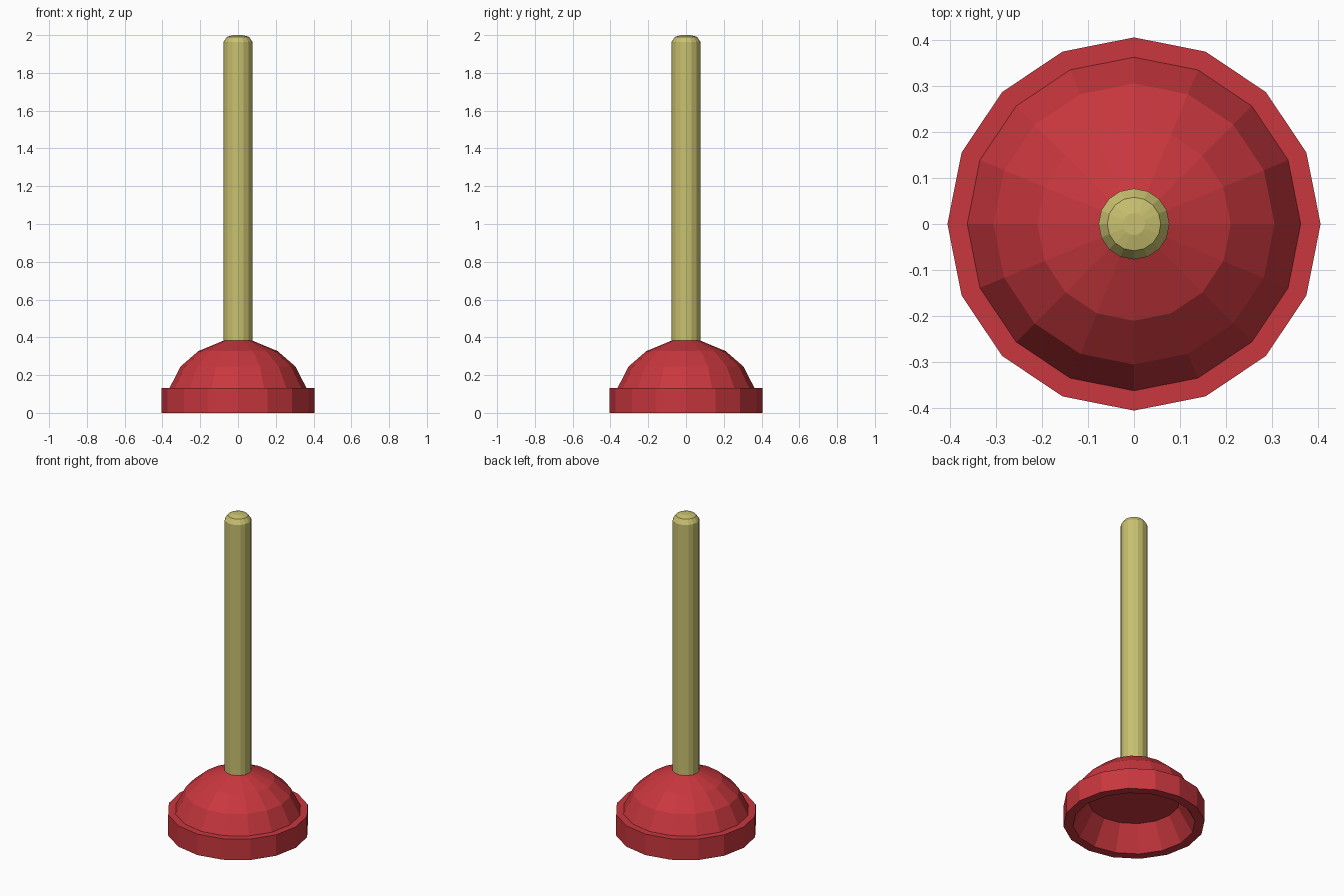
import bpy, bmesh, math

if "Cube" in bpy.data.objects:
    bpy.data.objects.remove(bpy.data.objects["Cube"])

SIDES = 16


def material(name, rgb):
    mat = bpy.data.materials.new(name)
    mat.diffuse_color = (*rgb, 1)
    mat.use_nodes = True
    mat.node_tree.nodes["Principled BSDF"].inputs["Base Color"].default_value = mat.diffuse_color
    return mat


def lathe(name, profile, mat):
    """Revolve (radius, z) points around z and cap both ends."""
    bm = bmesh.new()
    rings = []
    for r, z in profile:
        angles = [2 * math.pi * i / SIDES for i in range(SIDES)]
        rings.append([bm.verts.new((r * math.cos(a), r * math.sin(a), z)) for a in angles])
    for low, high in zip(rings, rings[1:]):
        for i in range(SIDES):
            j = (i + 1) % SIDES
            bm.faces.new((low[i], low[j], high[j], high[i]))
    bm.faces.new(rings[0])
    bm.faces.new(rings[-1])
    bmesh.ops.recalc_face_normals(bm, faces=bm.faces)
    mesh = bpy.data.meshes.new(name)
    bm.to_mesh(mesh)
    bm.free()
    mesh.materials.append(mat)
    obj = bpy.data.objects.new(name, mesh)
    bpy.context.collection.objects.link(obj)
    return obj


red = material("red_rubber", (0.58, 0.038, 0.048))
wood = material("pale_wood", (0.58, 0.53, 0.16))

# Rubber cup: hollow underside, thick rim, stepped dome
lathe("rubber_cup", [(0.263, 0.15), (0.35, 0), (0.405, 0), (0.405, 0.132),
                     (0.362, 0.132), (0.305, 0.245), (0.21, 0.327), (0.075, 0.383)], red)

# Handle with a rounded tip
lathe("handle", [(0.077, 0.375), (0.077, 1.963), (0.058, 1.991), (0.024, 2.0)], wood)
